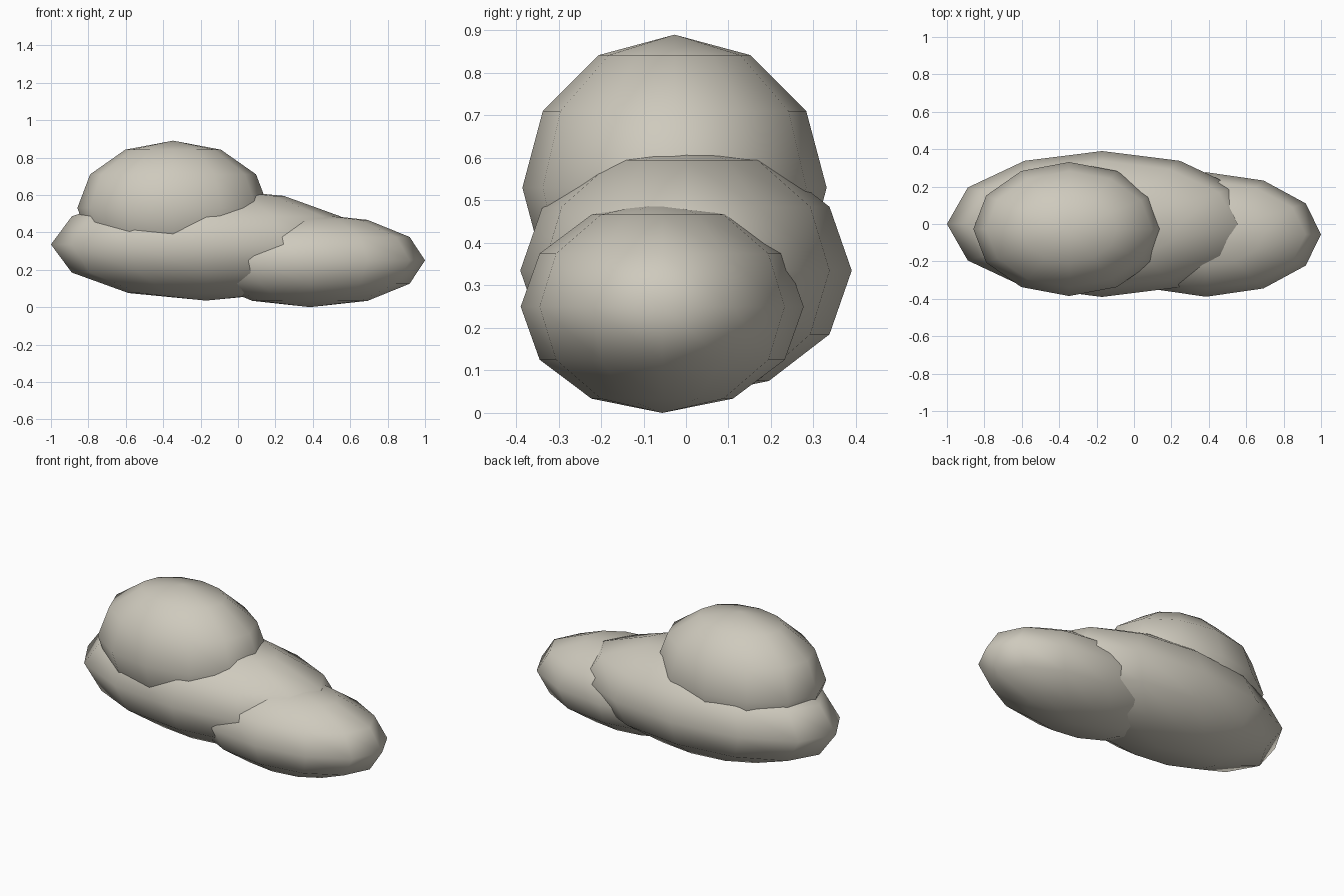
import bpy

cube = bpy.data.objects.get("Cube")
if cube:
    bpy.data.objects.remove(cube, do_unlink=True)

# Single pale stone colour
stone = bpy.data.materials.new("pale_stone")
stone.use_nodes = True
colour = (0.62, 0.59, 0.51, 1.0)
stone.diffuse_color = colour
stone.node_tree.nodes["Principled BSDF"].inputs["Base Color"].default_value = colour


def boulder(name, centre, radii):
    """Smooth low-poly ellipsoid with poles along z."""
    bpy.ops.mesh.primitive_uv_sphere_add(segments=12, ring_count=6, radius=1, location=centre)
    ob = bpy.context.object
    ob.name = name
    ob.scale = radii
    bpy.ops.object.transform_apply(location=False, rotation=False, scale=True)
    bpy.ops.object.shade_smooth()
    ob.data.materials.append(stone)
    return ob


# Long base, smaller side lobe, and the lobe resting on top
boulder("base_boulder", (-0.17, 0, 0.335), (0.83, 0.39, 0.30))
boulder("side_boulder", (0.385, -0.056, 0.25), (0.615, 0.333, 0.25))
boulder("top_boulder", (-0.347, -0.027, 0.53), (0.512, 0.358, 0.36))
